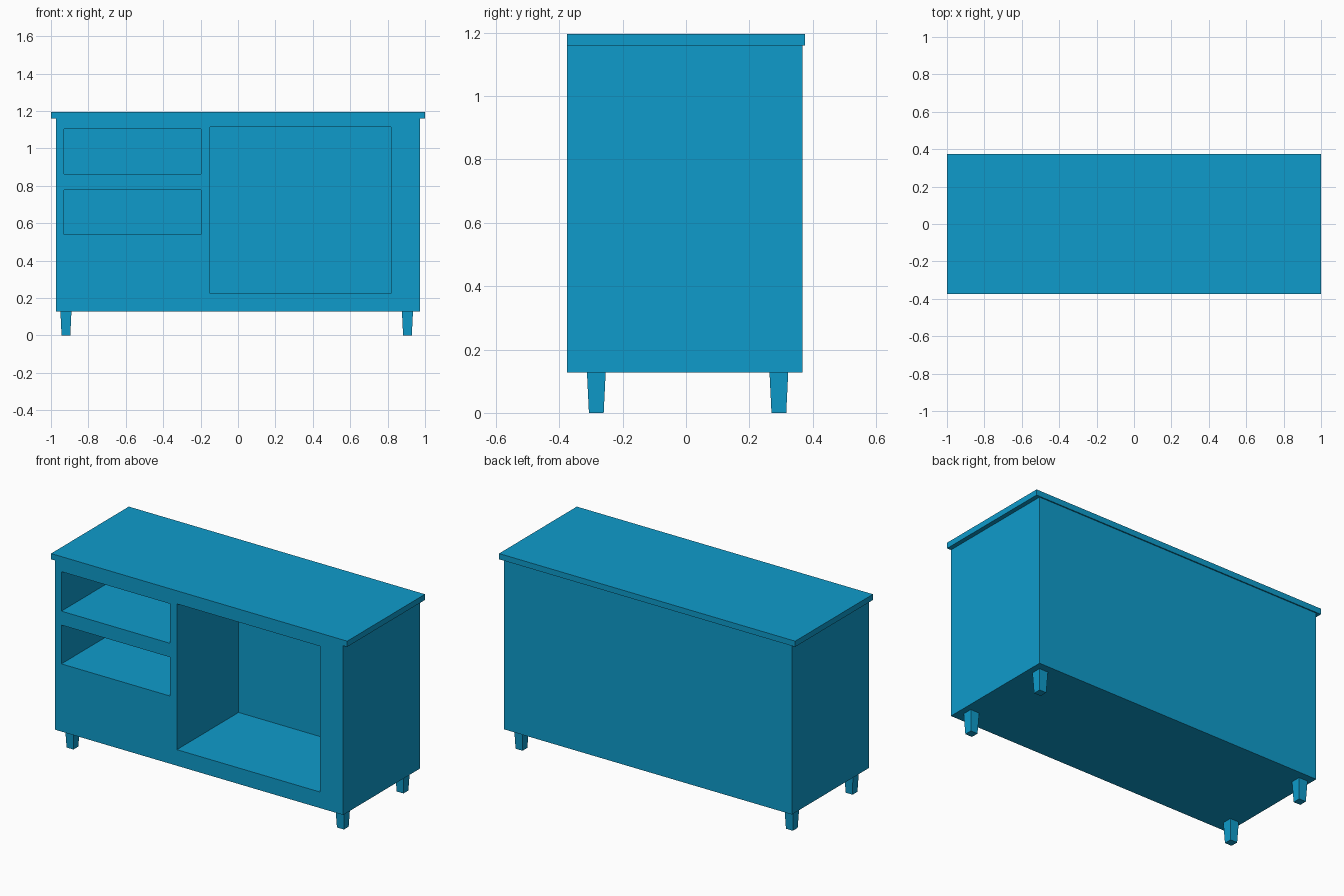
import bpy
import bmesh

if "Cube" in bpy.data.objects:
    bpy.data.objects.remove(bpy.data.objects["Cube"], do_unlink=True)

blue = bpy.data.materials.new("blue_paint")
blue.use_nodes = True
colour = (0.0045, 0.33, 0.6, 1)
blue.diffuse_color = colour
blue.node_tree.nodes["Principled BSDF"].inputs["Base Color"].default_value = colour


def box(name, x, y, z, bottom_scale=1.0):
    """Box from (min, max) ranges; bottom_scale tapers the lower end."""
    bm = bmesh.new()
    bmesh.ops.create_cube(bm, size=1)
    for v in bm.verts:
        s = bottom_scale if v.co.z < 0 else 1.0
        v.co = [(lo + hi) / 2 + c * (hi - lo) * k
                for (lo, hi), c, k in zip((x, y, z), v.co, (s, s, 1))]
    mesh = bpy.data.meshes.new(name)
    bm.to_mesh(mesh)
    bm.free()
    mesh.materials.append(blue)
    obj = bpy.data.objects.new(name, mesh)
    bpy.context.collection.objects.link(obj)
    return obj


FRONT, BODY_BACK, CAVITY_BACK = -0.375, 0.368, 0.22
BODY_BOTTOM, BODY_TOP = 0.127, 1.16

# Cabinet body and top board
body = box("cabinet_body", (-0.973, 0.973), (FRONT, BODY_BACK), (BODY_BOTTOM, BODY_TOP))
box("top_board", (-1, 1), (FRONT, 0.375), (BODY_TOP, 1.195))

# Open compartments cut into the front
compartments = {
    "upper_shelf": ((-0.93, -0.198), (0.862, 1.103)),
    "lower_shelf": ((-0.93, -0.198), (0.54, 0.777)),
    "main_compartment": ((-0.15, 0.818), (0.225, 1.115)),
}
bpy.context.view_layer.objects.active = body
for name, (x, z) in compartments.items():
    cutter = box(name + "_cutter", x, (FRONT - 0.1, CAVITY_BACK), z)
    cutter.hide_render = True
    cut = body.modifiers.new(name, "BOOLEAN")
    cut.operation = "DIFFERENCE"
    cut.solver = "EXACT"
    cut.object = cutter
    bpy.ops.object.modifier_apply(modifier=cut.name)
    bpy.data.objects.remove(cutter, do_unlink=True)

# Four tapered square legs
HALF = 0.0295
for side, x in (("right", -0.92), ("left", 0.906)):
    for end, y in (("front", -0.283), ("back", 0.293)):
        box(f"{end}_{side}_leg", (x - HALF, x + HALF), (y - HALF, y + HALF),
            (0, BODY_BOTTOM), bottom_scale=0.79)
